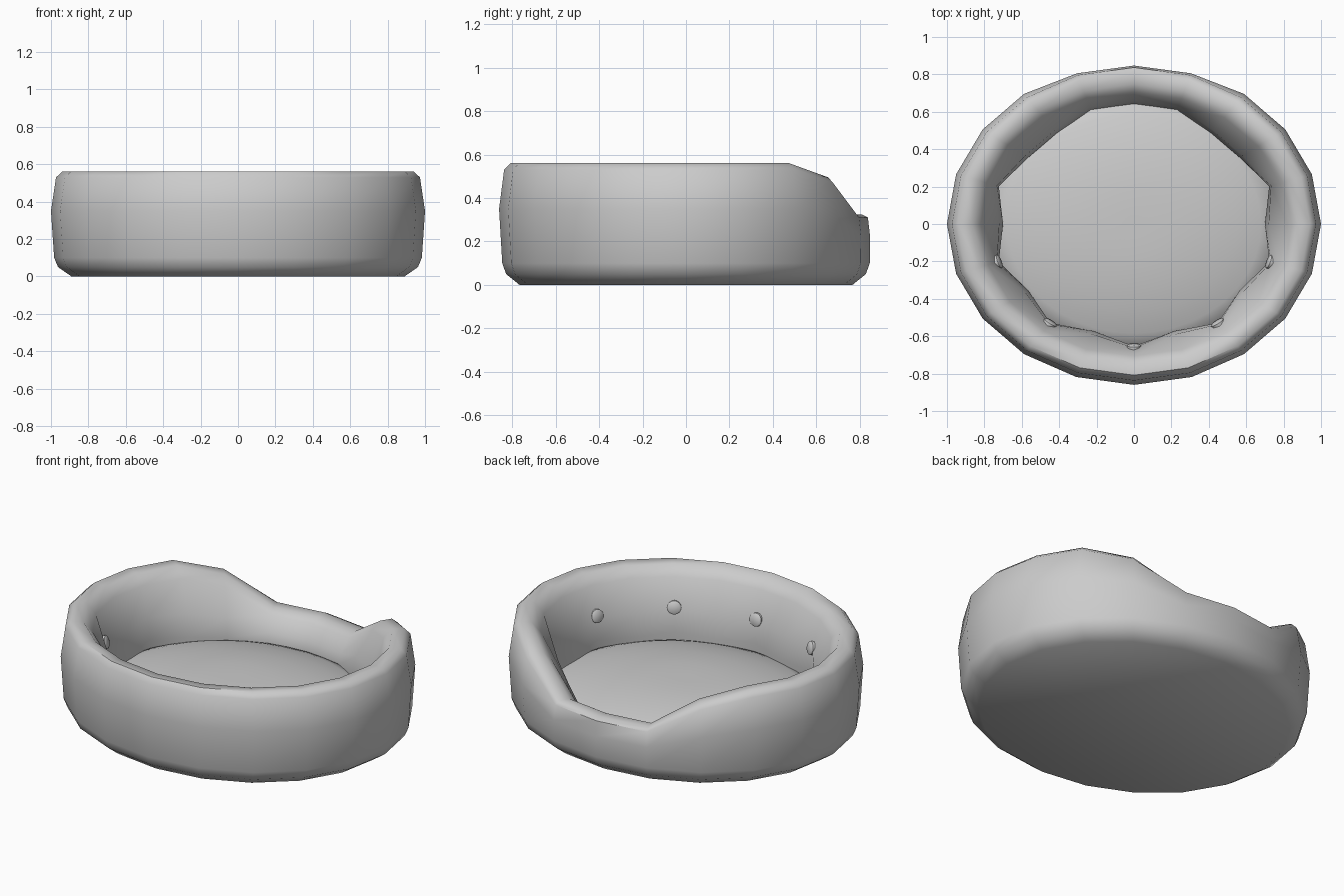
import bpy, bmesh
from math import cos, sin, radians, pi
from mathutils import Vector

if "Cube" in bpy.data.objects:
    bpy.data.objects.remove(bpy.data.objects["Cube"])

ASPECT = 0.86      # oval depth compared with width
SIDES = 20
TUFTED = (18, 162, 198, 234, 270, 306, 342)


def finish(name, bm, angle):
    bmesh.ops.recalc_face_normals(bm, faces=bm.faces)
    mesh = bpy.data.meshes.new(name)
    bm.to_mesh(mesh)
    bm.free()
    obj = bpy.data.objects.new(name, mesh)
    bpy.context.collection.objects.link(obj)
    bpy.ops.object.select_all(action='DESELECT')
    obj.select_set(True)
    bpy.context.view_layer.objects.active = obj
    bpy.ops.object.shade_smooth_by_angle(angle=radians(angle))
    return obj


def loft(name, rings, cap_first=False, cap_last=False, angle=50):
    bm = bmesh.new()
    loops = [[bm.verts.new(p) for p in ring] for ring in rings]
    n = len(loops[0])
    for a, b in zip(loops, loops[1:]):
        for i in range(n):
            j = (i + 1) % n
            bm.faces.new((a[i], a[j], b[j], b[i]))
    if cap_first:
        bm.faces.new(loops[0])
    if cap_last:
        bm.faces.new(loops[-1])
    return finish(name, bm, angle)


def oval(r, z, deg):
    return (r * cos(radians(deg)), r * ASPECT * sin(radians(deg)), z)


def rim_height(deg):
    # low entrance at the back of the bed
    return {0: 0.325, 18: 0.325, 36: 0.495}.get(abs(deg - 90), 0.56)


# padded wall: (radius, height, tuft depth)
profile = [(0.89, 0, 0), (0.962, 0.05, 0), (0.983, 0.1, 0), (1.0, 0.35, 0),
           (0.973, 0.53, 0), (0.94, 0.56, 0), (0.87, 0.555, 0),
           (0.82, 0.50, 0), (0.72, 0.33, 0.05), (0.70, 0.2, 0.06),
           (0.72, 0.05, 0.05)]
rings = []
for k, (r, z, tuft) in enumerate(profile):
    ring = []
    for i in range(SIDES):
        deg = i * 360 // SIDES
        h = rim_height(deg)
        zz = z if z <= 0.1 else 0.1 + (z - 0.1) * (h - 0.1) / 0.46
        rr = r + (tuft if deg in TUFTED else 0)
        if h < 0.4:
            if k == 3:
                rr -= 0.015
            if k > 7:
                rr += 0.045
        ring.append(oval(rr, zz, deg))
    rings.append(ring)
loft("padded_wall", rings, cap_first=True)

# domed cushion inside
dome = [(0.79, 0.03), (0.785, 0.11), (0.75, 0.155), (0.68, 0.18),
        (0.55, 0.21), (0.4, 0.235), (0.2, 0.25), (0.05, 0.25)]
loft("seat_cushion", [[oval(r, z, i * 9) for i in range(40)] for r, z in dome],
     cap_last=True)

# five buttons in the tufts
for n, deg in enumerate((198, 234, 270, 306, 342)):
    pos = Vector(oval(0.765, 0.34, deg))
    normal = Vector((-cos(radians(deg)), -sin(radians(deg)) / ASPECT, 0.25)).normalized()
    q = normal.to_track_quat('Z', 'Y')
    disc = []
    for r, h in ((0.038, -0.02), (0.038, 0.008), (0.03, 0.014)):
        disc.append([pos + q @ Vector((r * cos(t * pi / 8), r * sin(t * pi / 8), h))
                     for t in range(16)])
    loft(f"button_{n + 1}", disc, True, True, 40)
